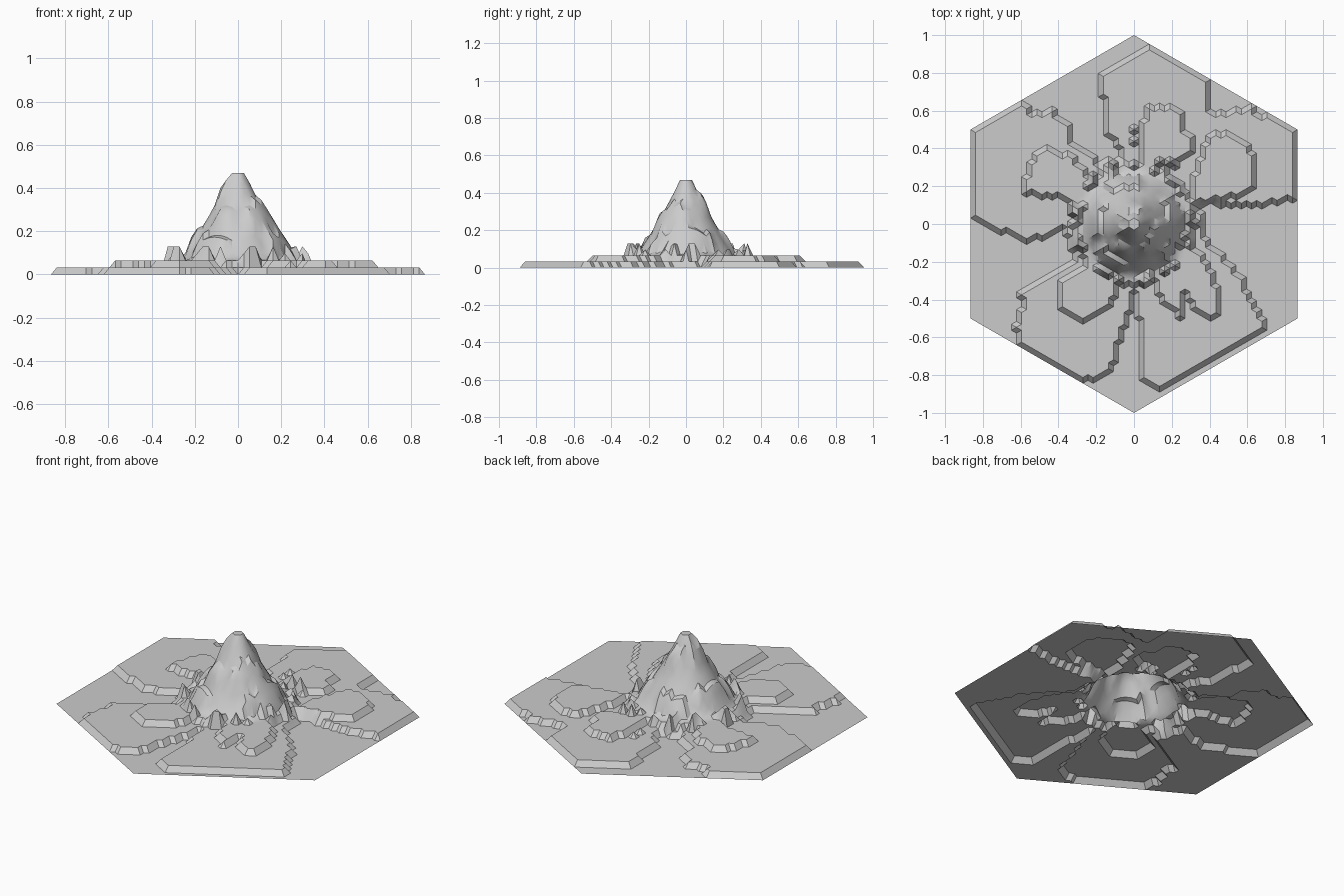
import bpy, bmesh, math, random
random.seed(4)

N = 32                      # lattice cells along one hexagon side
S = 1 / N
DX = S * math.sqrt(3) / 2
STEP = 0.0325               # terrace height

# Outlines of the low terraces
LOW = [
    [(0, 0), (-.05, .37), (-.1, .43), (-.15, .5), (-.15, .6), (-.17, .7), (-.17, .79), (.08, .95),
     (.385, .78), (.385, .6), (.5, .58), (.62, .62), (.66, .57), (.74, .58), (.84, .5),
     (.84, .14), (.78, .13), (.7, .1), (.55, .1), (.4, .11)],
    [(0, 0), (-.35, 0), (-.42, -.03), (-.5, -.07), (-.58, -.1), (-.85, .05), (-.85, .49),
     (-.6, .63), (-.52, .58), (-.44, .61), (-.4, .56), (-.33, .5), (-.34, .43), (-.22, .36)],
    [(0, 0), (-.36, -.22), (-.45, -.28), (-.6, -.36), (-.59, -.44), (-.63, -.55), (-.6, -.64),
     (-.28, -.82), (-.15, -.81), (-.11, -.75), (-.1, -.65), (-.05, -.55), (-.01, -.42)],
    [(0, 0), (.01, -.43), (.04, -.55), (.03, -.65), (.03, -.82), (.14, -.87), (.66, -.58),
     (.7, -.53), (.66, -.46), (.61, -.38), (.56, -.28), (.48, -.18), (.4, -.13), (.36, -.05)],
]
# Outlines of the high terraces
HIGH = [
    [(.04, .3), (.04, .48), (.07, .61), (.14, .62), (.22, .62), (.27, .58), (.27, .5), (.32, .44),
     (.32, .38), (.2, .3)],
    [(.3, .2), (.38, .42), (.42, .48), (.5, .47), (.58, .45), (.64, .36), (.64, .2),
     (.57, .15), (.42, .13), (.3, .1)],
    [(-.2, .2), (-.33, .35), (-.45, .41), (-.53, .37), (-.57, .25), (-.6, .17), (-.5, .15),
     (-.4, .15), (-.3, .08)],
    [(-.2, -.2), (-.39, -.31), (-.39, -.46), (-.3, -.51), (-.2, -.49), (-.12, -.44), (-.08, -.3)],
    [(.1, -.25), (.15, -.41), (.22, -.46), (.26, -.54), (.27, -.36), (.33, -.45), (.39, -.5),
     (.44, -.47), (.44, -.35), (.4, -.25), (.36, -.16), (.25, -.1)],
]
# Cone profile (radius, height) and terraces on it (r0, r1, angle0, angle1, steps)
CONE = [(0, .47), (.033, .47), (.06, .41), (.1, .335), (.15, .245), (.2, .165), (.25, .09), (.28, .065)]
BLOCKS = [
    (.11, .185, -75, 10, 1), (.06, .1, 150, 215, 1), (.07, .125, 60, 110, 1),
    (.19, .25, -50, 40, 1), (.18, .23, 140, 200, 1), (.2, .25, 215, 260, 1),
    (.2, .25, 80, 125, 1), (.13, .17, 225, 265, 1),
]
SPIKES = [(-.32, .1), (-.31, .06), (-.28, -.12), (.28, -.06), (.3, .03), (.14, .32), (.19, .32),
          (-.1, .31), (-.15, -.26), (-.08, -.29), (.06, -.3), (.16, -.25), (-.22, .24)]


def inside(poly, x, y):
    hit = False
    for (ax, ay), (bx, by) in zip(poly, poly[1:] + poly[:1]):
        if (ay > y) != (by > y) and x < (bx - ax) * (y - ay) / (by - ay) + ax:
            hit = not hit
    return hit


def height(x, y):
    r, a = math.hypot(x, y), math.degrees(math.atan2(y, x))
    if abs(x) > .852 or abs(y) + abs(x) / math.sqrt(3) > 1 - S / 2:
        return 0
    level = 1 if r < .36 or any(inside(p, x, y) for p in LOW) else 0
    if r < .325 or any(inside(p, x, y) for p in HIGH):
        level = 2
    if math.hypot(x, y - .51) < .016 or math.hypot(x, y - .43) < .016:
        level = 2
    z = level * STEP
    for (r0, z0), (r1, z1) in zip(CONE, CONE[1:]):
        if r0 <= r < r1:
            z = max(z, z0 + (z1 - z0) * (r - r0) / (r1 - r0))
    for r0, r1, a0, a1, k in BLOCKS:
        if r0 <= r < r1 and (a - a0) % 360 < a1 - a0:
            z += k * STEP
    if any(math.hypot(x - sx, y - sy) < .022 for sx, sy in SPIKES):
        z = max(z, 4 * STEP)
    elif .25 < r < .325 and random.random() < .12:
        z += STEP
    return z


# Terrain sheet: triangular lattice filling a hexagon
bm = bmesh.new()
grid = {}
for i in range(-N, N + 1):
    for j in range(-N, N + 1):
        if abs(i + j) <= N:
            x, y = i * DX, (j + i / 2) * S
            grid[i, j] = bm.verts.new((x, y, height(x, y)))
for i, j in grid:
    for tri in (((i, j), (i + 1, j), (i, j + 1)), ((i + 1, j), (i + 1, j - 1), (i, j))):
        if all(k in grid for k in tri):
            f = [grid[k] for k in tri]
            if (f[1].co - f[0].co).cross(f[2].co - f[0].co).z < 0:
                f.reverse()
            bm.faces.new(f)
mesh = bpy.data.meshes.new("mountain_terrain")
bm.to_mesh(mesh)
bm.free()
terrain = bpy.data.objects.new("mountain_terrain", mesh)
bpy.context.collection.objects.link(terrain)
bpy.context.view_layer.objects.active = terrain
terrain.select_set(True)
bpy.ops.object.shade_smooth_by_angle(angle=math.radians(30))
